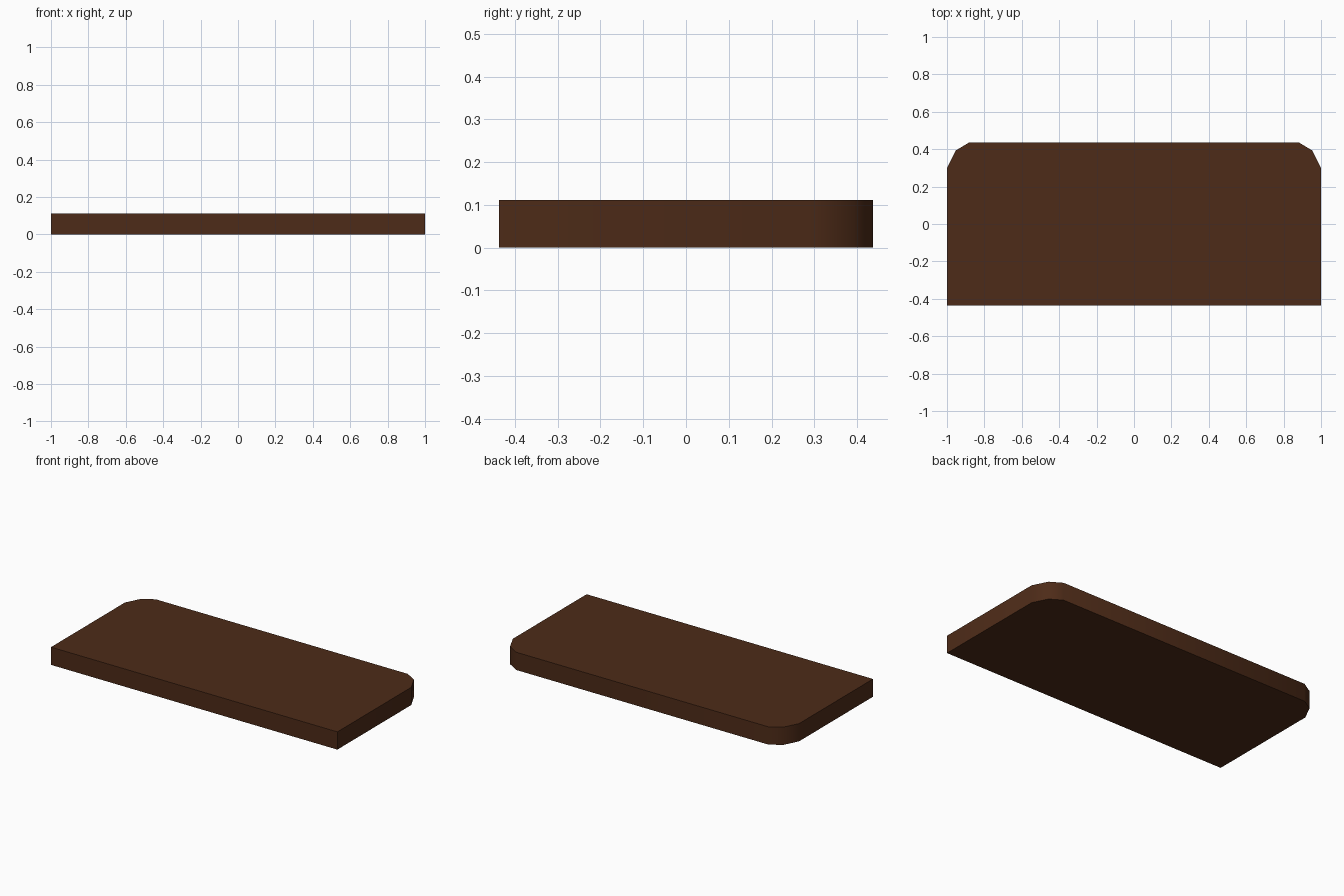
import bpy, bmesh

if "Cube" in bpy.data.objects:
    bpy.data.objects.remove(bpy.data.objects["Cube"])

HEIGHT = 0.112

# Half outline of the slab, front to back; rear corner eased by three facets
half = [(1.0, -0.437), (1.0, 0.30), (0.953, 0.393), (0.88, 0.437)]
outline = half + [(-x, y) for x, y in reversed(half)]

# Extrude the outline into a solid board
bm = bmesh.new()
base = bm.faces.new([bm.verts.new((x, y, 0)) for x, y in outline])
top = bmesh.ops.extrude_face_region(bm, geom=[base], use_keep_orig=True)
bmesh.ops.translate(bm, vec=(0, 0, HEIGHT),
                    verts=[v for v in top["geom"] if isinstance(v, bmesh.types.BMVert)])
bmesh.ops.recalc_face_normals(bm, faces=bm.faces)

mesh = bpy.data.meshes.new("board")
bm.to_mesh(mesh)
bm.free()
board = bpy.data.objects.new("board", mesh)
bpy.context.collection.objects.link(board)

# Dark brown wood
wood = bpy.data.materials.new("dark_wood")
wood.diffuse_color = (0.075, 0.024, 0.009, 1)
wood.use_nodes = True
wood.node_tree.nodes["Principled BSDF"].inputs["Base Color"].default_value = wood.diffuse_color
mesh.materials.append(wood)

# Smooth the shallow rear-corner facets, keep the rims crisp
bpy.context.view_layer.objects.active = board
board.select_set(True)
bpy.ops.object.shade_smooth_by_angle(angle=0.7)
